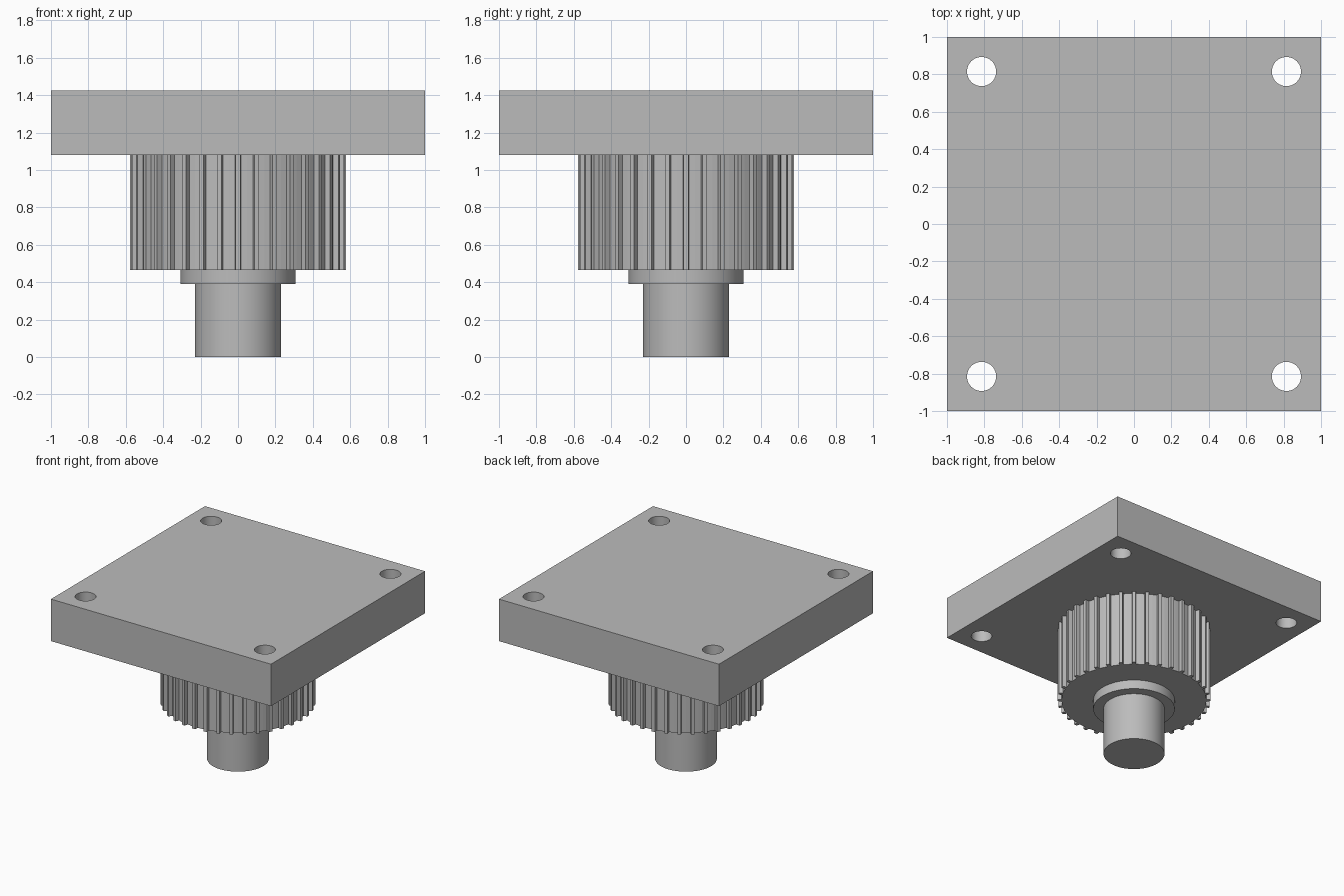
import bpy
import bmesh
import math
from math import radians

default_cube = bpy.data.objects.get("Cube")
if default_cube:
    bpy.data.objects.remove(default_cube, do_unlink=True)

# Single machined metal colour
GREY = (0.5, 0.5, 0.5, 1.0)
metal = bpy.data.materials.new("machined_grey")
metal.use_nodes = True
metal.diffuse_color = GREY
metal.node_tree.nodes["Principled BSDF"].inputs["Base Color"].default_value = GREY


def polar(radius, angle):
    return radius * math.cos(angle), radius * math.sin(angle)


def prism(name, outline, bottom, top, smooth=False):
    """Extrude a closed xy outline from bottom to top."""
    bm = bmesh.new()
    face = bm.faces.new([bm.verts.new((x, y, bottom)) for x, y in outline])
    result = bmesh.ops.extrude_face_region(bm, geom=[face])
    raised = [v for v in result["geom"] if isinstance(v, bmesh.types.BMVert)]
    bmesh.ops.translate(bm, verts=raised, vec=(0, 0, top - bottom))
    bmesh.ops.recalc_face_normals(bm, faces=bm.faces)
    mesh = bpy.data.meshes.new(name)
    bm.to_mesh(mesh)
    bm.free()
    mesh.materials.append(metal)
    obj = bpy.data.objects.new(name, mesh)
    bpy.context.collection.objects.link(obj)
    if smooth:
        shade(obj)
    return obj


def shade(obj):
    bpy.ops.object.select_all(action="DESELECT")
    obj.select_set(True)
    bpy.context.view_layer.objects.active = obj
    bpy.ops.object.shade_smooth_by_angle(angle=radians(30))


def circle(radius, sides=64, cx=0, cy=0):
    points = [polar(radius, math.tau * i / sides) for i in range(sides)]
    return [(cx + x, cy + y) for x, y in points]


# Mounting plate with four through holes
plate = prism("mounting_plate", [(-1, -1), (1, -1), (1, 1), (-1, 1)], 1.08, 1.425)
for sx in (-1, 1):
    for sy in (-1, 1):
        cutter = prism("hole_cutter", circle(0.078, 48, sx * 0.815, sy * 0.815), 1, 1.5)
        cutter.hide_render = True
        bpy.context.view_layer.objects.active = plate
        cut = plate.modifiers.new("bolt_hole", "BOOLEAN")
        cut.operation = "DIFFERENCE"
        cut.solver = "EXACT"
        cut.object = cutter
        bpy.ops.object.modifier_apply(modifier=cut.name)
        bpy.data.objects.remove(cutter, do_unlink=True)
shade(plate)

# Gear with narrow straight teeth
TEETH, ROOT, TIP = 36, 0.545, 0.577
gear_outline = []
for i in range(TEETH):
    middle = math.tau * i / TEETH
    for radius, offset in ((ROOT, -1.6), (TIP, -1.3), (TIP, 1.3), (ROOT, 1.6), (ROOT, 5)):
        gear_outline.append(polar(radius, middle + radians(offset)))
prism("gear", gear_outline, 0.465, 1.08)

# Collar and shaft below the gear
prism("collar", circle(0.307), 0.39, 0.465, smooth=True)
prism("shaft", circle(0.23), 0, 0.39, smooth=True)
